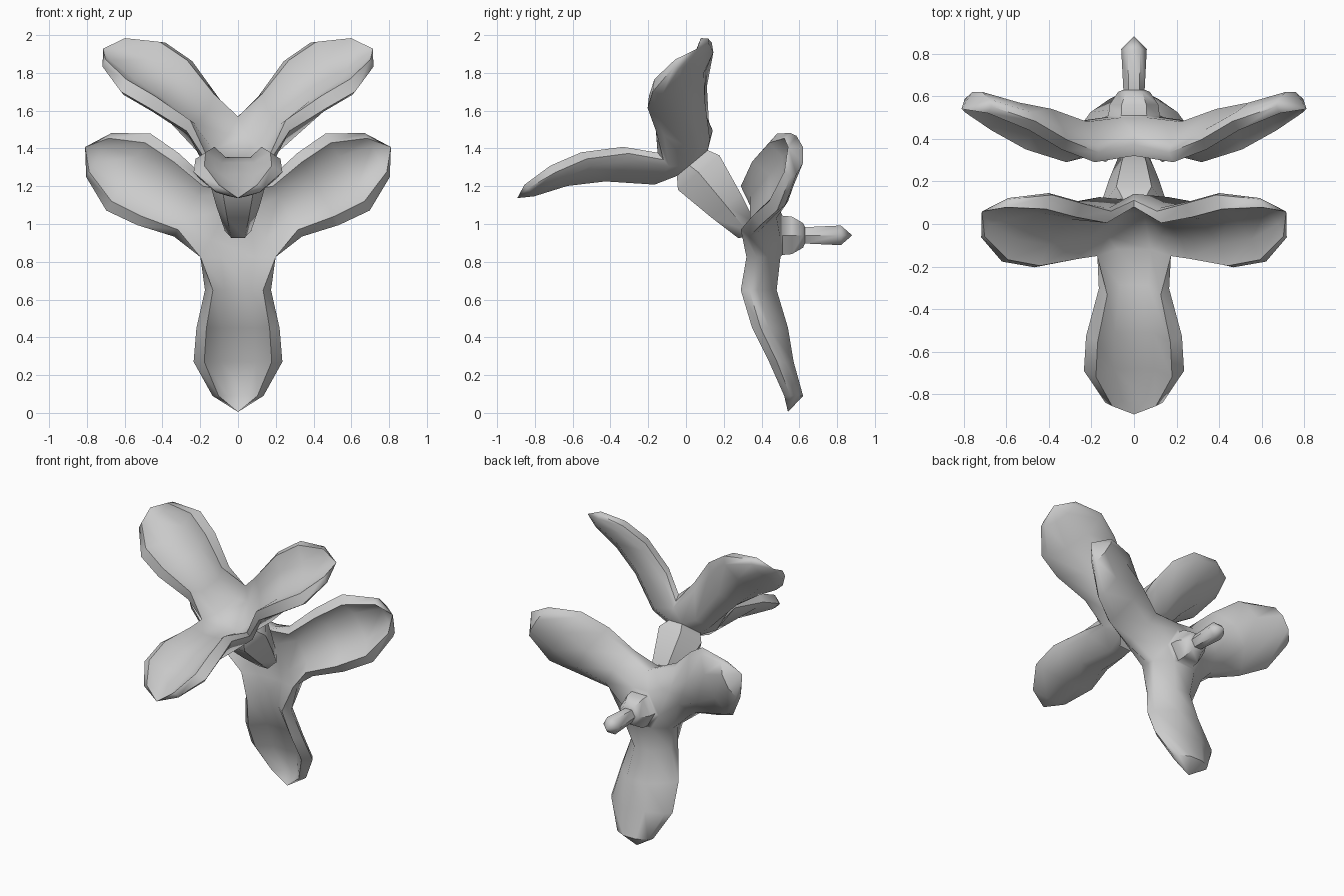
import bpy, bmesh, math
from mathutils import Vector, Matrix

if "Cube" in bpy.data.objects:
    bpy.data.objects.remove(bpy.data.objects["Cube"])

mat = bpy.data.materials.new("soft grey")
mat.diffuse_color = (0.6, 0.6, 0.6, 1)
mat.use_nodes = True
mat.node_tree.nodes["Principled BSDF"].inputs["Base Color"].default_value = mat.diffuse_color


def trefoil(name, origin, axis, down, stations, tip, tube, end):
    """Three dished petals around a hub, with a hexagonal tube behind.
    stations: (radius, half width, rim, dish floor, back), heights along the axis."""
    P, A, D = Vector(origin), Vector(axis).normalized(), Vector(down)
    D = (D - A * D.dot(A)).normalized()
    bm = bmesh.new()
    front, back, notches = [], [], []

    for k in range(3):
        rad = Matrix.Rotation(math.radians(120 * k), 3, A) @ D
        side = A.cross(rad)

        def vert(r, s, t):
            return bm.verts.new(P + A * t + rad * r + side * s)

        # closed petal cross-sections: dish floor, rim crest, outer edge, lip, back ridge
        rings = []
        for i, (r, w, rim, floor, bk) in enumerate(stations):
            first = i == 0
            d = (rim - bk) * 0.6 if first else min(0.09, (rim - bk) * 0.65)
            half = [(0.45 if first else 0.4, floor), (1 if first else 0.76, rim),
                    (1, rim - d * 0.5), (1 if first else 0.87, rim - d),
                    (0.42 if first else 0.35, bk)]
            ring = [vert(r, w * s, t) for s, t in half]
            ring += [vert(r, -w * s, t) for s, t in reversed(half)]
            rings.append(ring)
        for a, b in zip(rings, rings[1:]):
            for j in range(10):
                n = (j + 1) % 10
                bm.faces.new((a[j], a[n], b[n], b[j]))
        # pointed petal tip
        top = vert(tip[0], 0, tip[1])
        for j in range(10):
            bm.faces.new((rings[-1][j], rings[-1][(j + 1) % 10], top))
        root = rings[0]
        front += [root[9], root[0]]
        back += [root[5], root[4]]
        notches.append((root[1], root[3]))

    # hub floor and notches between the petals
    bm.faces.new(front)
    for k in range(3):
        a, b = 2 * k + 1, (2 * k + 2) % 6
        bm.faces.new((front[a], notches[k][0], front[b]))
        bm.faces.new((back[a], notches[k][1], back[b]))

    # tube or stem lofted backwards from the hub
    ring = back
    for t, radius in tube:
        new = []
        for j in range(6):
            ang = math.radians(120 * (j // 2) + (30 if j % 2 else -30))
            new.append(bm.verts.new(P + A * t + (Matrix.Rotation(ang, 3, A) @ D) * radius))
        for j in range(6):
            n = (j + 1) % 6
            bm.faces.new((ring[j], ring[n], new[n], new[j]))
        ring = new
    point = bm.verts.new(P + A * end)
    for j in range(6):
        bm.faces.new((ring[j], ring[(j + 1) % 6], point))

    bmesh.ops.remove_doubles(bm, verts=bm.verts, dist=0.001)
    bmesh.ops.recalc_face_normals(bm, faces=bm.faces)
    me = bpy.data.meshes.new(name)
    bm.to_mesh(me)
    bm.free()
    me.materials.append(mat)
    ob = bpy.data.objects.new(name, me)
    bpy.context.collection.objects.link(ob)
    bpy.ops.object.select_all(action='DESELECT')
    ob.select_set(True)
    bpy.context.view_layer.objects.active = ob
    bpy.ops.object.shade_smooth_by_angle(angle=math.radians(50))


S3 = math.sqrt(3)

# upright flower at the back, with its stem
trefoil("back_flower", (0, 0.62, 0.94), (0, -1, 0), (0, 0, -1),
        [(0.115, 0.115 * S3, 0.30, 0.27, 0.12),
         (0.29, 0.175, 0.33, 0.28, 0.14),
         (0.49, 0.22, 0.27, 0.18, 0.08),
         (0.67, 0.235, 0.18, 0.11, 0.05),
         (0.85, 0.135, 0.10, 0.05, 0.0)],
        (0.935, 0.08),
        [(0.11, 0.12), (0.06, 0.115), (0.0, 0.075), (-0.01, 0.05), (-0.2, 0.06)], -0.26)

# tilted flower in front, growing out of the first one
trefoil("front_flower", (0, 0.31, 0.98), (0, -0.64, 0.77), (0, -0.77, -0.64),
        [(0.10, 0.10 * S3, 0.60, 0.55, 0.44),
         (0.22, 0.165, 0.74, 0.67, 0.48),
         (0.41, 0.225, 0.86, 0.79, 0.66),
         (0.58, 0.235, 0.91, 0.85, 0.77),
         (0.75, 0.135, 0.92, 0.88, 0.84)],
        (0.825, 0.89),
        [(0.38, 0.165), (0.15, 0.115), (-0.02, 0.07)], -0.06)
